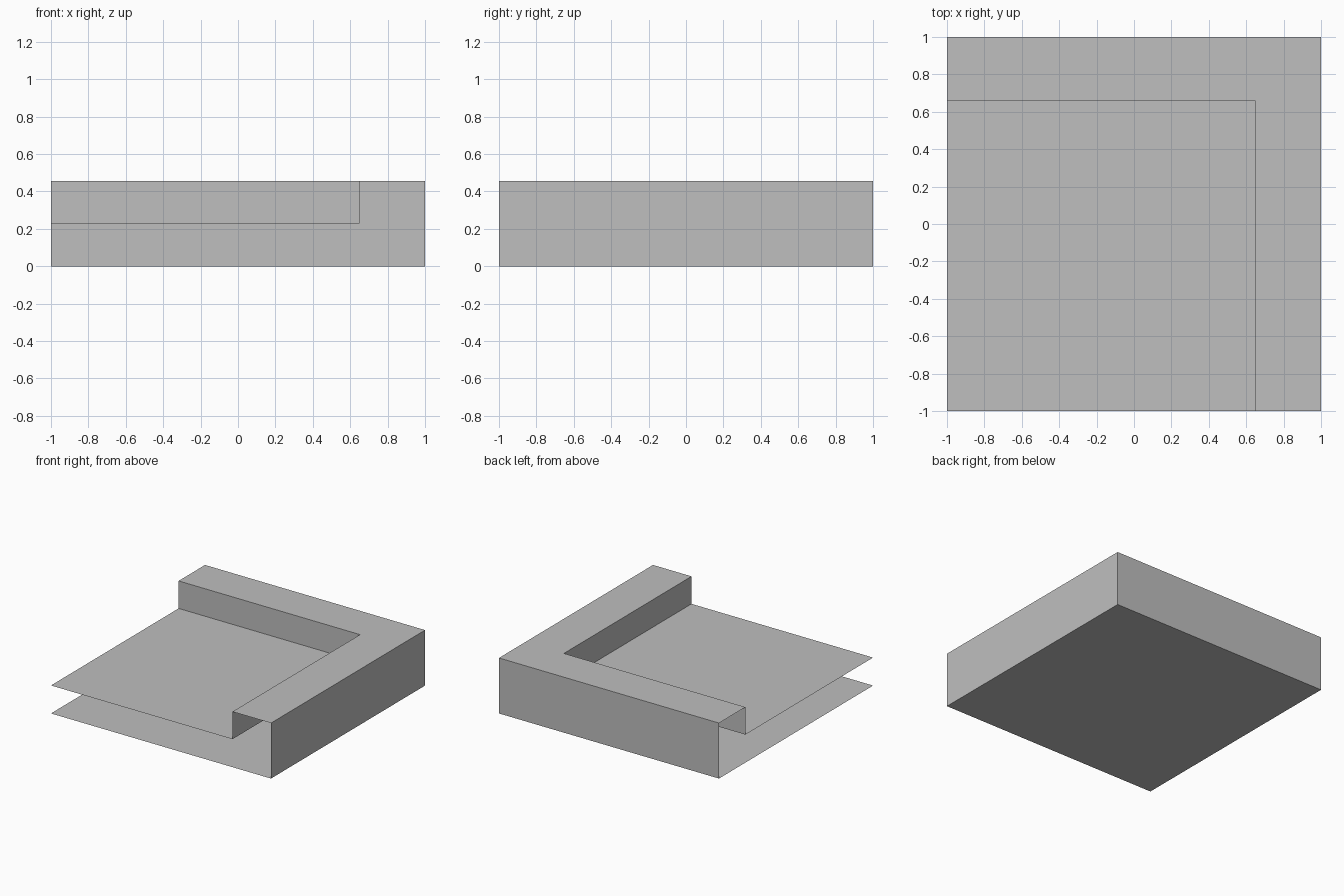
import bpy

# Remove the default cube
if "Cube" in bpy.data.objects:
    bpy.data.objects.remove(bpy.data.objects["Cube"], do_unlink=True)

HEIGHT, STEP = 0.456, 0.23       # rim top and lower deck heights
INNER_X, INNER_Y = 0.65, 0.657   # inner edges of the raised rim

grey = bpy.data.materials.new("plain grey")
grey.use_nodes = True
colour = (0.52, 0.52, 0.52, 1)
grey.diffuse_color = colour
grey.node_tree.nodes["Principled BSDF"].inputs["Base Color"].default_value = colour


def add_part(name, verts, faces):
    mesh = bpy.data.meshes.new(name)
    mesh.from_pydata(verts, [], faces)
    mesh.materials.append(grey)
    obj = bpy.data.objects.new(name, mesh)
    bpy.context.collection.objects.link(obj)
    return obj


def corner_path(x, y, z):
    """Path along the left side, round the back corner, to the right end."""
    return [(x, -1, z), (x, y, z), (-1, y, z)]


def sheet(name, x, y, z, up):
    verts = [(-1, -1, z), (x, -1, z), (x, y, z), (-1, y, z)]
    add_part(name, verts, [(0, 1, 2, 3) if up else (3, 2, 1, 0)])


# Raised rim: outer wall, top and inner wall swept round the corner, open ends
profile = [(1, 1, 0), (1, 1, HEIGHT), (INNER_X, INNER_Y, HEIGHT), (INNER_X, INNER_Y, STEP)]
rim_verts = [v for point in profile for v in corner_path(*point)]
rim_faces = [(r + i, r + i + 1, r + i + 4, r + i + 3)
             for r in range(0, 9, 3) for i in range(2)]
add_part("raised_rim", rim_verts, rim_faces)

# Lower deck and base sheet, with the front and right sides left open
sheet("lower_deck", INNER_X, INNER_Y, STEP, True)
sheet("base_sheet", 1, 1, 0, False)
